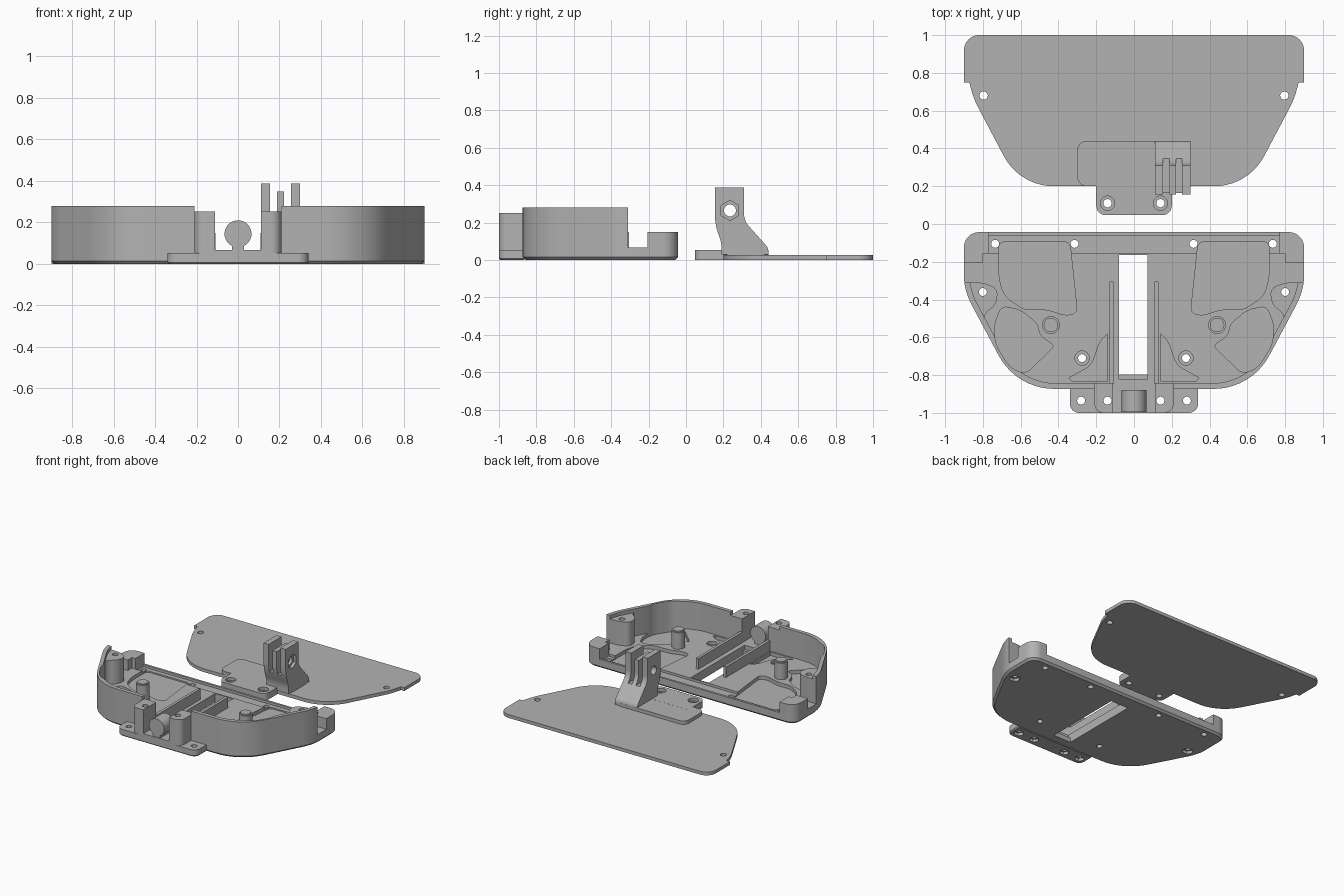
import bpy, bmesh, math

if "Cube" in bpy.data.objects:
    bpy.data.objects.remove(bpy.data.objects["Cube"])

grey = bpy.data.materials.new("plain_grey")
grey.diffuse_color = (0.45, 0.45, 0.45, 1)
grey.use_nodes = True
grey.node_tree.nodes["Principled BSDF"].inputs["Base Color"].default_value = grey.diffuse_color


def rounded(points, seg=10):
    """Round each corner (x, y, tangent_length) of a closed outline with an arc."""
    out, n = [], len(points)
    for i, p in enumerate(points):
        t = p[2] if len(p) > 2 else 0
        if not t:
            out.append((p[0], p[1]))
            continue
        ends, units = [], []
        for q in (points[i - 1], points[(i + 1) % n]):
            dx, dy = q[0] - p[0], q[1] - p[1]
            d = math.hypot(dx, dy)
            units.append((dx / d, dy / d))
            ends.append((p[0] + dx / d * t, p[1] + dy / d * t))
        dot = units[0][0] * units[1][0] + units[0][1] * units[1][1]
        w = math.sin(math.acos(max(-1, min(1, dot))) / 2)
        for k in range(seg + 1):
            s = k / seg
            a, b, c = (1 - s) ** 2, 2 * s * (1 - s) * w, s * s
            out.append(tuple((a * ends[0][j] + b * p[j] + c * ends[1][j]) / (a + b + c)
                             for j in (0, 1)))
    return out


def mirrored(half):
    return half + [(-p[0],) + tuple(p[1:]) for p in reversed(half)]


def flip(points, s):
    return [(p[0] * s,) + tuple(p[1:]) for p in points]


def prism(name, points, a, b, axis="z", chamfer=0):
    """Extrude a rounded outline from a to b along an axis."""
    place = {"z": lambda u, v, w: (u, v, w),
             "x": lambda u, v, w: (w, u, v),
             "y": lambda u, v, w: (u, w, v)}[axis]
    pts = rounded(points)
    bm = bmesh.new()
    low = [bm.verts.new(place(u, v, a)) for u, v in pts]
    high = [bm.verts.new(place(u, v, b)) for u, v in pts]
    base = bm.faces.new(low)
    bm.faces.new(high[::-1])
    for i in range(len(pts)):
        j = (i + 1) % len(pts)
        bm.faces.new((low[j], low[i], high[i], high[j]))
    bmesh.ops.recalc_face_normals(bm, faces=bm.faces[:])
    if chamfer:
        bmesh.ops.bevel(bm, geom=list(base.edges), offset=chamfer, segments=1,
                        affect='EDGES', clamp_overlap=True)
    mesh = bpy.data.meshes.new(name)
    bm.to_mesh(mesh)
    bm.free()
    mesh.materials.append(grey)
    obj = bpy.data.objects.new(name, mesh)
    bpy.context.collection.objects.link(obj)
    return obj


def rect(x0, x1, y0, y1):
    return [(x0, y0), (x1, y0), (x1, y1), (x0, y1)]


def ngon(x, y, r, n=32, turn=0.0):
    return [(x + r * math.cos(turn + math.tau * i / n),
             y + r * math.sin(turn + math.tau * i / n)) for i in range(n)]


def cut(targets, points, a, b, axis="z"):
    """Subtract an extruded outline from each target."""
    tool = prism("cutter", points, a, b, axis)
    tool.hide_render = True
    for obj in targets:
        mod = obj.modifiers.new("cut", 'BOOLEAN')
        mod.operation, mod.solver, mod.object = 'DIFFERENCE', 'EXACT', tool
        bpy.context.view_layer.objects.active = obj
        bpy.ops.object.modifier_apply(modifier=mod.name)
    bpy.data.objects.remove(tool)


FLOOR = 0.068

# Tray: solid outline, hollowed and opened at the back
tray = prism("tray", mirrored([(0.9, -0.043, 0.08), (0.9, -0.31, 0.03), (0.88, -0.39, 0.05),
                               (0.622, -0.873, 0.2)]), 0, 0.28, chamfer=0.015)
cut([tray], rect(-1, 1, -0.31, 0.1), FLOOR, 0.5)
cut([tray], mirrored([(0.87, -0.2), (0.868, -0.31), (0.85, -0.385, 0.04),
                      (0.605, -0.843, 0.19)]), FLOOR, 0.5)
cut([tray], rect(-0.21, 0.21, -1, -0.8), 0.252, 0.5)
cut([tray], rect(-0.11, 0.11, -1, -0.8), FLOOR, 0.5)
cut([tray], rect(-0.77, 0.77, -0.155, -0.06), 0.05, 0.5)      # strip groove
cut([tray], rect(-0.08, 0.072, -0.797, -0.165), -0.1, 0.5)    # window
cut([tray], rect(-0.08, 0.072, -0.82, -0.79), 0.035, 0.5)     # window step

# Shallow pockets in the floor
pockets = [
    [(0.715, -0.095, 0.03), (0.34, -0.095, 0.03), (0.30, -0.47, 0.03), (0.36, -0.485, 0.03),
     (0.47, -0.45, 0.04), (0.58, -0.455, 0.04), (0.69, -0.38, 0.05), (0.715, -0.28, 0.04)],
    [(0.70, -0.435, 0.03), (0.60, -0.455, 0.04), (0.51, -0.53, 0.03), (0.50, -0.59, 0.03),
     (0.42, -0.645, 0.02), (0.57, -0.79, 0.03), (0.65, -0.77, 0.05), (0.735, -0.635, 0.05),
     (0.74, -0.53, 0.04)],
    [(0.14, -0.58), (0.18, -0.62, 0.03), (0.225, -0.75, 0.04), (0.345, -0.815, 0.01),
     (0.33, -0.832), (0.14, -0.832)],
]
for side in (1, -1):
    for outline in pockets:
        cut([tray], flip(outline, side), 0.04, 0.5)

# Front flange with a rounded cable bar
flange = prism("front_flange", mirrored([(0.34, -0.86), (0.34, -1.0, 0.05)]), 0, 0.053,
               chamfer=0.008)
saddle = prism("saddle", rect(-0.12, 0.12, -1.0, -0.83), 0.02, FLOOR)
prism("cable_bar", ngon(0, 0.145, 0.065, 40), -0.995, -0.88, "y")
prism("cable_bar_neck", rect(-0.03, 0.03, 0.05, 0.1), -0.995, -0.88, "y")

for side, tag in ((1, "right"), (-1, "left")):
    # Screw blocks beside the bar
    block = prism(f"front_block_{tag}", flip([(0.11, -0.85), (0.21, -0.85), (0.21, -1.0, 0.05),
                                              (0.11, -1.0)], side), 0.01, 0.252)
    # Corner bosses that carry the lid screws
    boss = prism(f"lid_boss_{tag}", flip([(0.888, -0.31), (0.78, -0.31, 0.05), (0.72, -0.35, 0.03),
                                          (0.73, -0.43, 0.04), (0.79, -0.47, 0.03),
                                          (0.797, -0.53), (0.866, -0.39)], side), 0.03, 0.252)
    # Rear corner blocks, stepped at the inside
    prism(f"rear_block_{tag}", flip([(0.77, -0.043), (0.9, -0.043, 0.08), (0.9, -0.205),
                                     (0.80, -0.205), (0.80, -0.155), (0.77, -0.155)], side),
          0.03, 0.15)
    # Locating posts and window ribs
    prism(f"post_{tag}", ngon(0.44 * side, -0.535, 0.047), 0.03, 0.195)
    prism(f"post_tip_{tag}", ngon(0.44 * side, -0.535, 0.038), 0.19, 0.205)
    prism(f"window_rib_{tag}", rect(*sorted((0.108 * side, 0.13 * side)), -0.85, -0.305),
          0.03, 0.15)
    # Screw holes
    for x, y, nut, parts in ((0.735, -0.105, 0, [tray]), (0.315, -0.105, 0, [tray]),
                             (0.275, -0.71, 0, [tray]), (0.80, -0.36, 0.04, [tray, boss]),
                             (0.14, -0.935, 0.036, [flange, block]),
                             (0.28, -0.935, 0.036, [flange])):
        cut(parts, ngon(x * side, y, 0.021, 20), -0.1, 0.5)
        if nut:
            cut(parts, ngon(x * side, y, nut, 6), -0.1, 0.022)
    cut([tray], ngon(0.275 * side, -0.71, 0.038, 24), 0.045, 0.5)

# Lid plate with tongue and raised pad
lid = prism("lid", mirrored([(0.9, 1.0, 0.08), (0.9, 0.75), (0.872, 0.75), (0.848, 0.66, 0.05),
                             (0.605, 0.2, 0.18)]), 0, 0.026)
tongue = prism("lid_tongue", mirrored([(0.2, 0.26), (0.2, 0.047, 0.05)]), 0, 0.053)
prism("lid_pad", mirrored([(0.3, 0.44, 0.05), (0.3, 0.2, 0.05)]), 0.01, 0.0525)
for side in (1, -1):
    cut([lid], ngon(0.796 * side, 0.68, 0.022, 20), -0.1, 0.3)
    cut([tongue], ngon(0.14 * side, 0.11, 0.022, 20), -0.1, 0.3)
    cut([tongue], ngon(0.14 * side, 0.11, 0.038, 24), 0.03, 0.3)

# Three-finger hinge mount
mount = prism("hinge_mount", [(0.155, 0.388), (0.31, 0.388), (0.31, 0.21, 0.04),
                              (0.44, 0.065, 0.02), (0.44, 0.03), (0.19, 0.03),
                              (0.19, 0.09, 0.03), (0.155, 0.19, 0.05)], 0.111, 0.3, "x")
for x0, x1, z in ((0.154, 0.188, 0.17), (0.222, 0.255, 0.17), (0.17, 0.24, 0.35)):
    cut([mount], rect(x0, x1, 0.1, 0.5), z, 0.5)
cut([mount], ngon(0.235, 0.265, 0.032, 24), 0, 0.5, "x")
cut([mount], ngon(0.235, 0.265, 0.054, 6, math.pi / 2), 0.278, 0.5, "x")

# Smooth the curved walls, keep the edges sharp
for obj in bpy.context.scene.objects:
    obj.select_set(True)
bpy.context.view_layer.objects.active = tray
bpy.ops.object.shade_smooth_by_angle(angle=math.radians(30))
